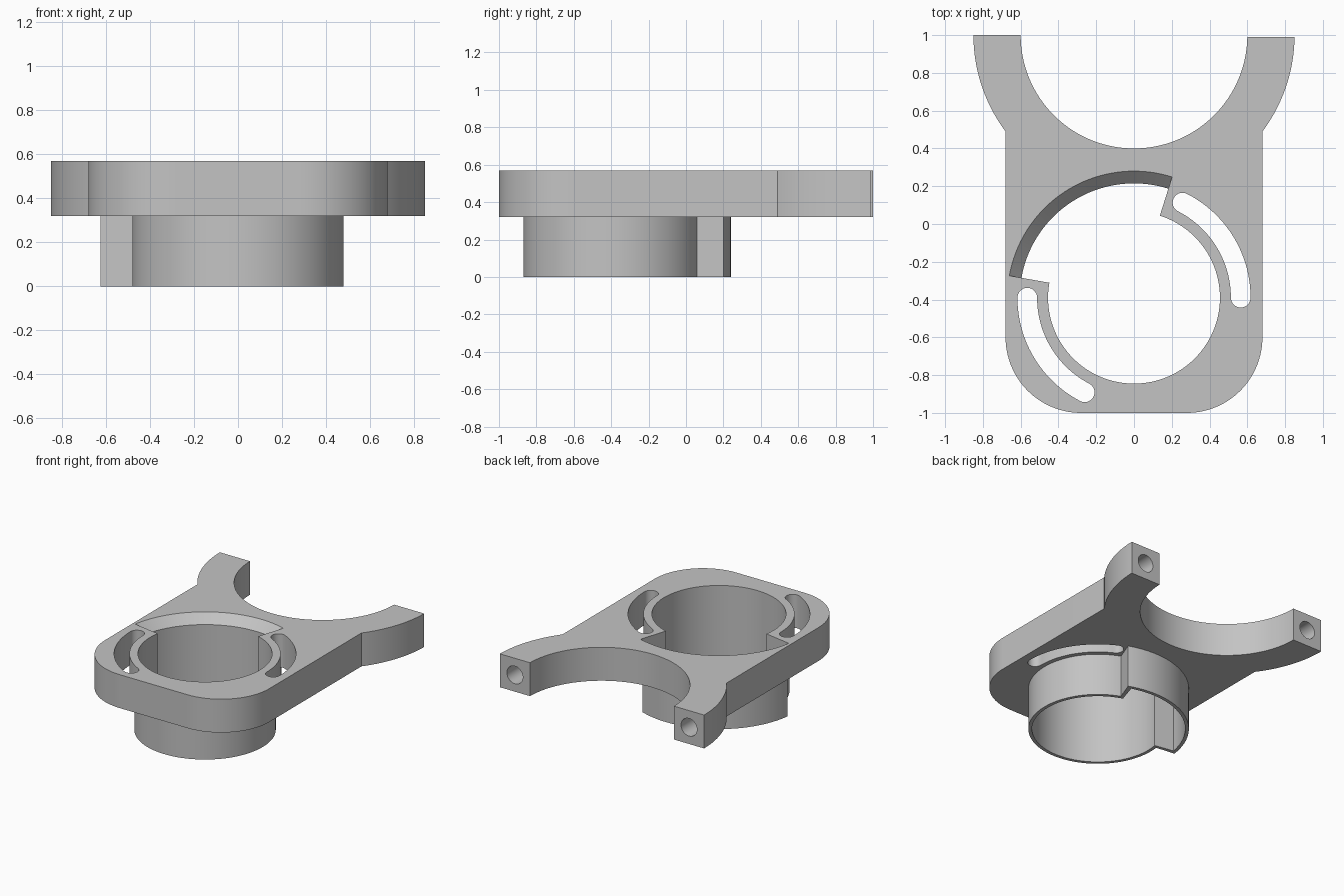
import bpy, bmesh
from math import radians, cos, sin, asin, sqrt, degrees, pi

cube = bpy.data.objects.get("Cube")
if cube:
    bpy.data.objects.remove(cube, do_unlink=True)

grey = bpy.data.materials.new("plain grey")
grey.use_nodes = True
grey.diffuse_color = (0.55, 0.55, 0.55, 1)
grey.node_tree.nodes["Principled BSDF"].inputs["Base Color"].default_value = grey.diffuse_color

BASE, TOP = 0.32, 0.57          # plate underside and top
BORE_Y = -0.39                  # centre of the bore


def arc(cx, cy, r, start, end, steps=48):
    angles = [radians(start + (end - start) * i / steps) for i in range(steps + 1)]
    return [(cx + r * cos(a), cy + r * sin(a)) for a in angles]


def loft(name, layers):
    """Closed solid through matching outlines, each given as (outline, z)."""
    bm = bmesh.new()
    rings = [[bm.verts.new((x, y, z)) for x, y in outline] for outline, z in layers]
    n = len(rings[0])
    bm.faces.new(rings[0][::-1])
    bm.faces.new(rings[-1])
    for low, high in zip(rings, rings[1:]):
        for i in range(n):
            j = (i + 1) % n
            bm.faces.new((low[i], low[j], high[j], high[i]))
    bmesh.ops.recalc_face_normals(bm, faces=bm.faces)
    mesh = bpy.data.meshes.new(name)
    bm.to_mesh(mesh)
    bm.free()
    mesh.materials.append(grey)
    obj = bpy.data.objects.new(name, mesh)
    bpy.context.collection.objects.link(obj)
    return obj


def cut(target, cutter):
    mod = target.modifiers.new("cut", "BOOLEAN")
    mod.operation = "DIFFERENCE"
    mod.solver = "EXACT"
    mod.object = cutter
    bpy.context.view_layer.objects.active = target
    bpy.ops.object.modifier_apply(modifier=mod.name)


def stepped_circle(small, big, start, end):
    """Circle with one sector pushed out to a bigger radius."""
    return (arc(0, BORE_Y, big, start, end)
            + arc(0, BORE_Y, small, end, start + 360, 96))


def slot(start, end, r=0.565, half=0.052):
    a, b = radians(start), radians(end)
    return (arc(0, BORE_Y, r + half, start, end)
            + arc(r * cos(b), BORE_Y + r * sin(b), half, end, end + 180, 16)[1:-1]
            + arc(0, BORE_Y, r - half, end, start)
            + arc(r * cos(a), BORE_Y + r * sin(a), half, start + 180, start + 360, 16)[1:-1])


# Plate with rounded front corners and a fork at the back
side, fork_in, fork_out = 0.68, 0.6, 0.85
flare = degrees(asin(sqrt(fork_out ** 2 - side ** 2) / fork_out))
outline = (arc(-0.28, -0.6, 0.4, 180, 270, 32)
           + arc(0.28, -0.6, 0.4, 270, 360, 32)
           + arc(0, 1, fork_out, -flare, -0.7, 24)
           + arc(0, 1, fork_in, -1, -180, 96)
           + arc(0, 1, fork_out, -180, flare - 180, 24))
plate = loft("plate", [(outline, BASE), (outline, TOP)])

# Collar below the plate
shell = stepped_circle(0.48, 0.63, 69.5, 172.7)
collar = loft("collar", [(shell, 0), (shell, BASE)])

# Bore through both, with a bevelled mouth on the wide sector
bore = stepped_circle(0.455, 0.605, 72.5, 170)
mouth = stepped_circle(0.455, 0.68, 72.5, 170)
cutters = [loft("bore_cutter", [(bore, -0.1), (bore, TOP - 0.065), (mouth, TOP + 0.01)])]
cut(collar, cutters[0])

# Curved slots beside the bore
for start, end in ((0, 63), (180, 242.5)):
    path = slot(start, end)
    cutters.append(loft("slot_cutter", [(path, BASE - 0.1), (path, TOP + 0.1)]))

# Screw holes in the fork tips
for x in (-0.725, 0.725):
    bpy.ops.mesh.primitive_cylinder_add(vertices=40, radius=0.066, depth=0.4,
                                        location=(x, 1, (BASE + TOP) / 2),
                                        rotation=(pi / 2, 0, 0))
    drill = bpy.context.object
    drill.name = "drill_cutter"
    drill.data.materials.append(grey)
    cutters.append(drill)

for cutter in cutters:
    cut(plate, cutter)
for cutter in cutters:
    bpy.data.objects.remove(cutter, do_unlink=True)

# Smooth curved walls, crisp edges
for obj in (plate, collar):
    bpy.ops.object.select_all(action="DESELECT")
    obj.select_set(True)
    bpy.context.view_layer.objects.active = obj
    bpy.ops.object.shade_smooth_by_angle(angle=radians(25))
